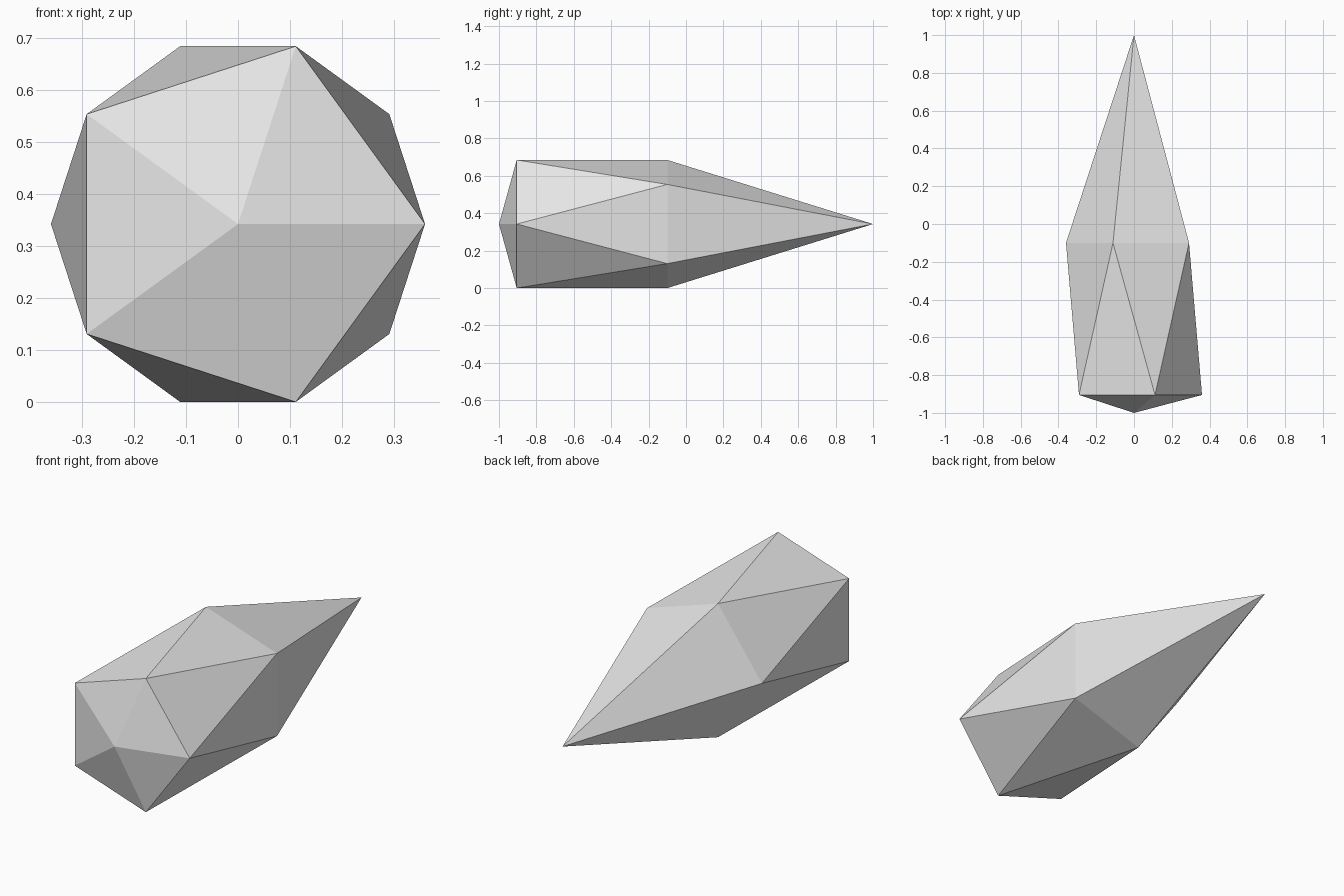
import bpy, bmesh
from math import sin, cos, radians

cube = bpy.data.objects.get("Cube")
if cube:
    bpy.data.objects.remove(cube, do_unlink=True)

RADIUS = 0.36
HEIGHT = RADIUS * sin(radians(72))  # centre line, so the lowest corners rest on the ground

# Plain grey material
grey = bpy.data.materials.new("light grey")
grey.use_nodes = True
color = (0.8, 0.8, 0.8, 1)
grey.diffuse_color = color
grey.node_tree.nodes["Principled BSDF"].inputs["Base Color"].default_value = color

bm = bmesh.new()


def ring(y, turn):
    """Five corners around the long axis."""
    angles = [radians(72 * i + turn) for i in range(5)]
    return [bm.verts.new((RADIUS * cos(a), y, HEIGHT + RADIUS * sin(a))) for a in angles]


# Blunt front tip, two staggered rings, long back point
front_tip = bm.verts.new((0, -1, HEIGHT))
back_tip = bm.verts.new((0, 1, HEIGHT))
front = ring(-0.905, 0)
back = ring(-0.1, 36)

for i in range(5):
    j = (i + 1) % 5
    bm.faces.new((front_tip, front[i], front[j]))
    bm.faces.new((front[i], back[i], front[j]))
    bm.faces.new((front[j], back[i], back[j]))
    bm.faces.new((back[i], back_tip, back[j]))
bmesh.ops.recalc_face_normals(bm, faces=bm.faces)

# Faceted crystal body, flat shaded
mesh = bpy.data.meshes.new("crystal_shard")
bm.to_mesh(mesh)
bm.free()
mesh.materials.append(grey)
shard = bpy.data.objects.new("crystal_shard", mesh)
bpy.context.collection.objects.link(shard)
